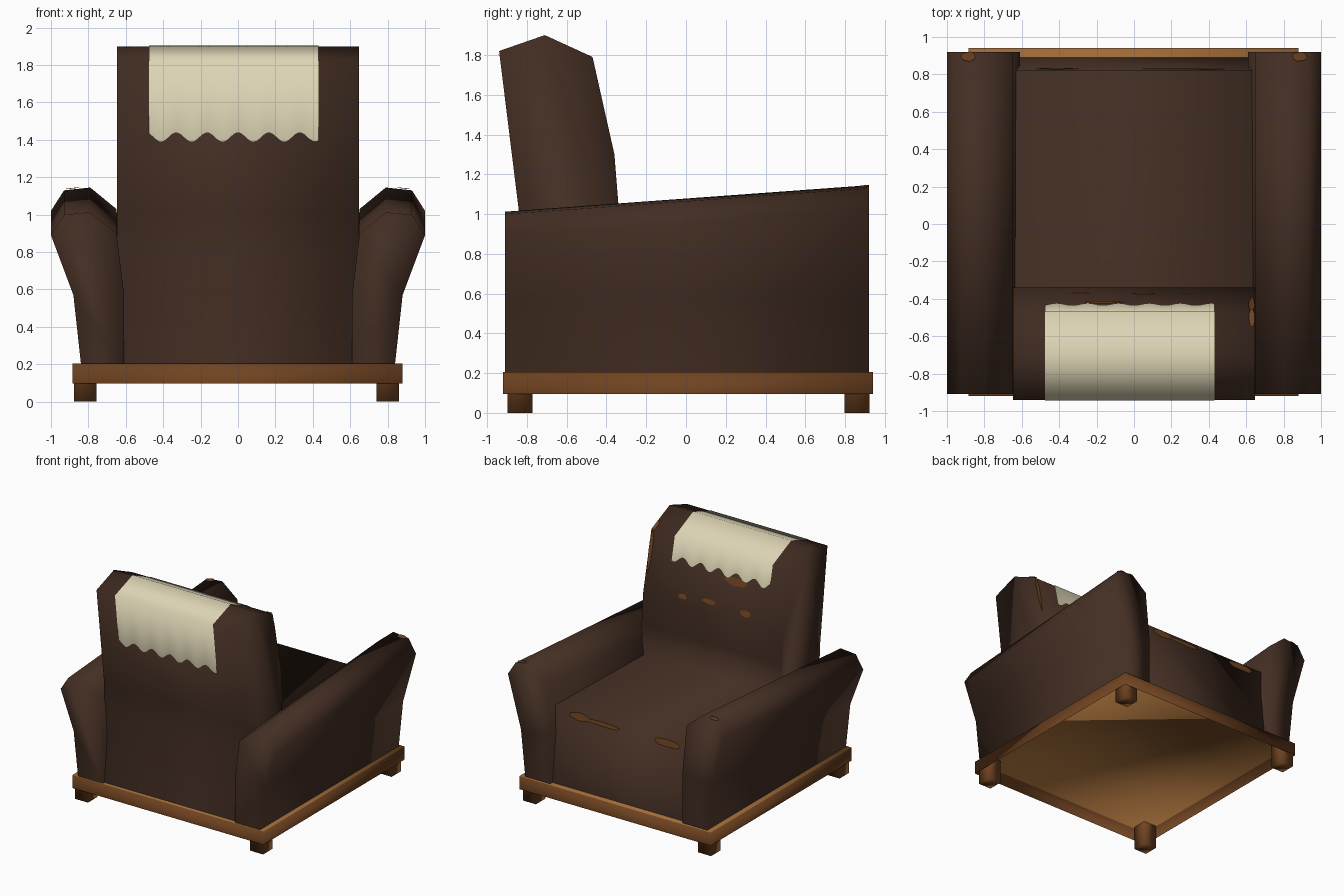
import bpy, math, random
from mathutils import Vector

if "Cube" in bpy.data.objects:
    bpy.data.objects.remove(bpy.data.objects["Cube"])

random.seed(3)


def material(name, rgb):
    m = bpy.data.materials.new(name)
    m.diffuse_color = (*rgb, 1)
    m.use_nodes = True
    m.node_tree.nodes["Principled BSDF"].inputs["Base Color"].default_value = m.diffuse_color
    return m


LEATHER = material("dark leather", (0.056, 0.027, 0.0165))
WOOD = material("brown wood", (0.16, 0.056, 0.015))
LIGHT_WOOD = material("light wood", (0.36, 0.15, 0.04))
CLOTH = material("cream cloth", (0.72, 0.66, 0.46))


def make(name, verts, faces, mats, smooth=None):
    me = bpy.data.meshes.new(name)
    me.from_pydata([tuple(v) for v in verts], [], faces)
    for m in mats:
        me.materials.append(m)
    ob = bpy.data.objects.new(name, me)
    bpy.context.collection.objects.link(ob)
    bpy.ops.object.select_all(action='DESELECT')
    ob.select_set(True)
    bpy.context.view_layer.objects.active = ob
    if smooth:
        bpy.ops.object.mode_set(mode='EDIT')
        bpy.ops.mesh.select_all(action='SELECT')
        bpy.ops.mesh.normals_make_consistent(inside=False)
        bpy.ops.object.mode_set(mode='OBJECT')
        bpy.ops.object.shade_smooth()
    return ob


def loft(name, a, b, mats, skip):
    """Smooth solid between two matching loops, left open at one face."""
    n = len(a)
    faces = [(i, (i + 1) % n, n + (i + 1) % n, n + i) for i in range(n)]
    faces += [tuple(range(n))[::-1], tuple(range(n, 2 * n))]
    del faces[skip]
    return make(name, a + b, faces, mats, True)


def box(name, x0, x1, y0, y1, z0, z1, mats, skip):
    loop = [(x0, y0), (x1, y0), (x1, y1), (x0, y1)]
    return loft(name, [(x, y, z0) for x, y in loop], [(x, y, z1) for x, y in loop], mats, skip)


# Wooden base: tray open underneath, with a lighter top
base = box("base", -0.885, 0.88, -0.92, 0.94, 0.096, 0.205, [WOOD, LIGHT_WOOD], 4)
for p in base.data.polygons:
    p.material_index = 1 if abs(p.normal.z) > 0.5 else 0

# Feet, open at the top inside the base
for x in (-0.817, 0.80):
    for y in (-0.835, 0.86):
        box("foot", x - 0.06, x + 0.06, y - 0.062, y + 0.062, 0, 0.2, [WOOD], 5)

# Seat and backrest as one side profile (y, z), open at the bottom
profile = [(-0.89, 0.205), (0.89, 0.205), (0.82, 0.82), (-0.35, 0.79), (-0.34, 1.05),
           (-0.36, 1.3), (-0.47, 1.79), (-0.71, 1.9), (-0.94, 1.82), (-0.84, 1.01),
           (-0.835, 0.8)]


def half_width(y, z):
    return 0.615 if z < 0.5 else 0.632 if y > 0.5 else 0.648


loft("seat_and_backrest", [(-half_width(y, z), y, z) for y, z in profile],
     [(half_width(y, z), y, z) for y, z in profile], [LEATHER], 0)

# Arms: flared profile (x, z, rise towards the seat front), open at the bottom
arm = [(0.61, 0.205, 0), (0.84, 0.205, 0), (0.88, 0.57, 0.02), (1.0, 0.89, 0.13),
       (0.93, 1.0, 0.13), (0.79, 1.012, 0.133), (0.65, 0.90, 0.13), (0.61, 0.58, 0.02)]
for s, side in ((-1, "left"), (1, "right")):
    loft(side + "_arm", [(s * x, -0.91, z) for x, z, r in arm],
         [(s * x, 0.92, z + r) for x, z, r in arm], [LEATHER], 0)

# Cloth draped over the backrest with scalloped ends
cols = 60
verts, faces = [], []
for i in range(cols + 1):
    x = -0.475 + 0.905 * i / cols
    w = 0.025 * math.cos(2 * math.pi * x / 0.165)
    zb, zf = 1.415 + w, 1.625 + w
    yb = -0.84 - 0.1 * (zb - 1.01) / 0.81
    yf = -0.36 - 0.11 * (zf - 1.3) / 0.49
    verts += [(x, yb - 0.004, zb), (x, -0.944, 1.822), (x, -0.71, 1.904),
              (x, -0.466, 1.793), (x, yf + 0.004, zf)]
for i in range(cols):
    for j in range(4):
        a = i * 5 + j
        faces.append((a, a + 1, a + 6, a + 5))
make("headrest_cloth", verts, faces, [CLOTH], True)


# Worn patches: thin irregular plates lying on the leather
def patch(c, u, v, ru, rv):
    u, v = Vector(u).normalized(), Vector(v).normalized()
    n = u.cross(v) * 0.006
    pts = []
    for k in range(14):
        t = 2 * math.pi * k / 14
        r = random.uniform(0.85, 1.1)
        pts.append(Vector(c) + n + u * ru * r * math.cos(t) + v * rv * r * math.sin(t))
    make("worn_patch", pts, [tuple(range(14))], [WOOD])


LEFT = (-1, 0, 0)
UP_BACK, UP_SEAT = (0, -0.11, 0.49), (0, -0.07, 0.615)
for x, z, ru, rv in ((-0.165, 1.585, 0.11, 0.032), (0.29, 1.36, 0.04, 0.02),
                     (0.05, 1.38, 0.06, 0.02), (-0.29, 1.37, 0.05, 0.025),
                     (0.63, 1.63, 0.016, 0.17)):
    patch((x, -0.36 - 0.11 * (z - 1.3) / 0.49, z), LEFT, UP_BACK, ru, rv)
for x, z, ru, rv in ((0.40, 0.785, 0.10, 0.03), (0.18, 0.78, 0.16, 0.018),
                     (-0.41, 0.78, 0.12, 0.03)):
    patch((x, 0.82 + 0.114 * (0.82 - z), z), LEFT, UP_SEAT, ru, rv)
# backrest top corner
patch((0.63, -0.505, 1.806), LEFT, (0, -0.24, 0.11), 0.016, 0.055)
# arm tips
for s in (-1, 1):
    patch((s * 0.885, 0.895, 1.135), (0.14, 0, -s * 0.015), (0, 1, 0.07), 0.042, 0.026)
